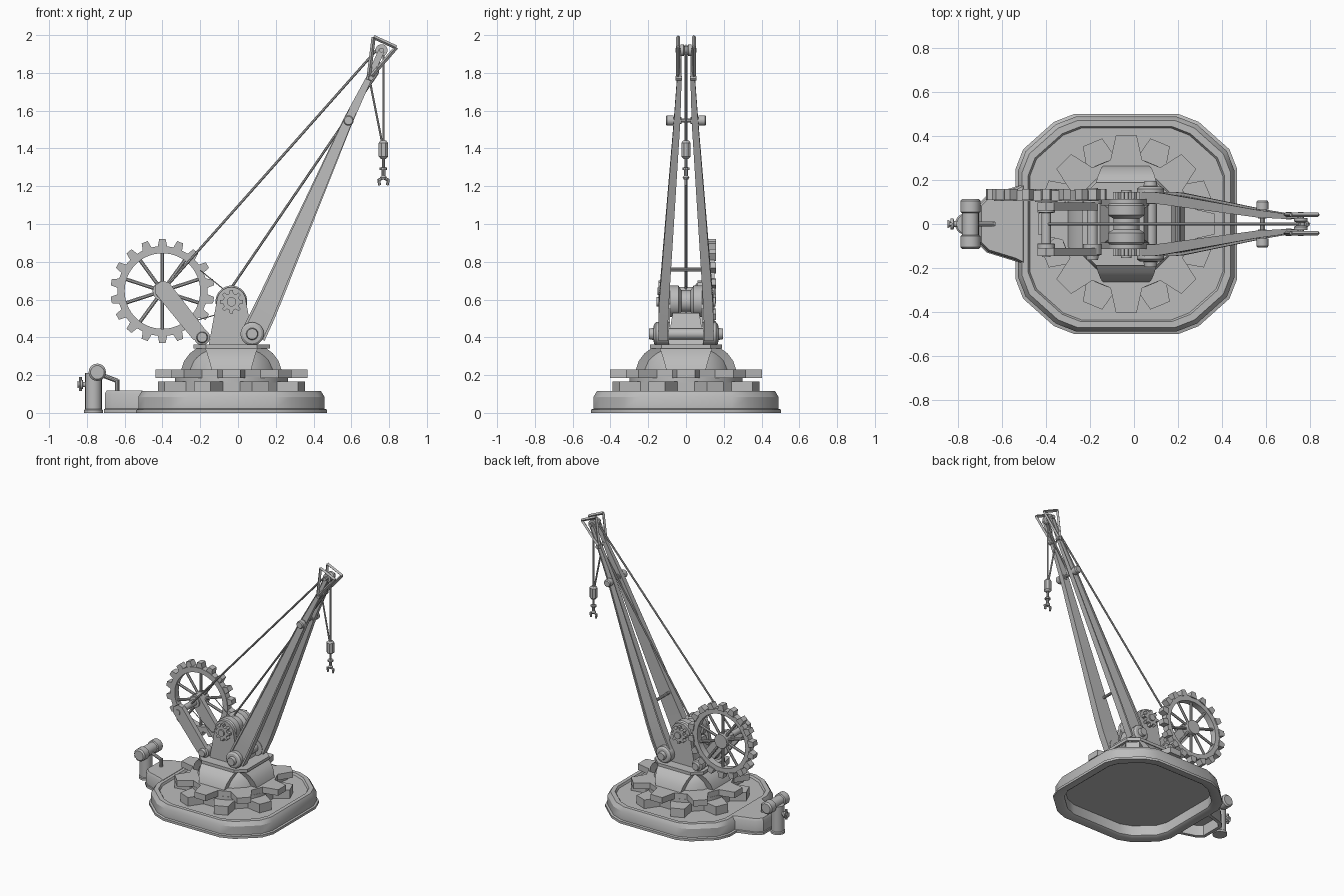
import bpy, bmesh
from math import sin, cos, pi
from mathutils import Vector

cube = bpy.data.objects.get("Cube")
if cube:
    bpy.data.objects.remove(cube, do_unlink=True)

GREY = (0.5, 0.5, 0.5, 1)
mat = bpy.data.materials.new("plain_grey")
mat.use_nodes = True
mat.diffuse_color = GREY
mat.node_tree.nodes["Principled BSDF"].inputs["Base Color"].default_value = GREY
parts = []
CX = -0.035          # turntable axis


def loft(name, rings, cap_first=True, cap_last=True):
    """Skin a list of equally long rings of points."""
    bm = bmesh.new()
    loops = [[bm.verts.new(p) for p in ring] for ring in rings]
    n = len(loops[0])
    for a, b in zip(loops, loops[1:]):
        for i in range(n):
            bm.faces.new((a[i], a[(i + 1) % n], b[(i + 1) % n], b[i]))
    if cap_first:
        bm.faces.new(loops[0][::-1])
    if cap_last:
        bm.faces.new(loops[-1])
    bmesh.ops.recalc_face_normals(bm, faces=bm.faces)
    mesh = bpy.data.meshes.new(name)
    bm.to_mesh(mesh)
    bm.free()
    mesh.materials.append(mat)
    ob = bpy.data.objects.new(name, mesh)
    bpy.context.collection.objects.link(ob)
    parts.append(ob)
    return ob


def prism_y(name, pts, y0, y1):
    return loft(name, [[(x, y, z) for x, z in pts] for y in (y0, y1)])


def prism_z(name, pts, z0, z1):
    return loft(name, [[(x, y, z) for x, y in pts] for z in (z0, z1)])


def box(name, x0, x1, y0, y1, z0, z1):
    return prism_z(name, [(x0, y0), (x1, y0), (x1, y1), (x0, y1)], z0, z1)


def turned(name, start, axis, profile, seg=20):
    """Turn (distance, radius) pairs about an axis."""
    start, axis = Vector(start), Vector(axis).normalized()
    u = axis.orthogonal().normalized()
    v = axis.cross(u)
    angles = [2 * pi * (i + .5) / seg for i in range(seg)]
    return loft(name, [[start + axis * d + (u * cos(a) + v * sin(a)) * r for a in angles]
                       for d, r in profile])


def rod(name, a, b, r, seg=10):
    d = Vector(b) - Vector(a)
    return turned(name, a, d, [(0, r), (d.length, r)], seg)


def gear(cx, cy, n, root, tip, root_w, tip_w, phase=0):
    """Outline of a gear, widths are fractions of the tooth pitch."""
    pts = []
    for i in range(n):
        mid = phase + 2 * pi * i / n
        for r, w in ((root, -root_w), (tip, -tip_w), (tip, tip_w), (root, root_w)):
            a = mid + w * pi / n
            pts.append((cx + r * cos(a), cy + r * sin(a)))
    return pts


def shell(name, outline, centre, profile):
    """Hollow plinth: (scale, height) rings from the rim over the top and back inside."""
    rings = [[(centre + (x - centre) * s, y * s, z) for x, y in outline] for s, z in profile]
    return loft(name, rings)


# Hollow plinth with chamfered corners
quarter = [(.505, .25), (.47, .34), (.33, .465), (.235, .502)]
corner = quarter + [(-x, y) for x, y in quarter[::-1]]
plinth = [(CX + x, y) for x, y in corner + [(-x, -y) for x, y in corner]]
top_rings = [(1, 0), (1, .018), (.975, .022), (.975, .085), (.94, .115), (.885, .115), (.87, .1)]
shell("plinth_top", plinth, CX, top_rings)
bpy.data.objects.remove(parts.pop(), do_unlink=True)
shell("plinth", plinth, CX, [(.87, .085), (.87, .01), (.9, 0)] + top_rings)

# Side extension of the plinth
side = [(-.5, .19), (-.54, .17), (-.67, .13), (-.71, .09)]
tongue = side + [(x, -y) for x, y in side[::-1]]
shell("plinth_extension", tongue, -.55,
      [(.85, .08), (.85, 0), (1, 0), (1, .018), (.97, .022), (.97, .1), (.91, .118)])

# Boiler post, cross cylinder, pipe and valve
turned("boiler_post", (-.765, 0, 0), (0, 0, 1),
       [(0, .05), (.015, .05), (.02, .044), (.21, .044)])
turned("boiler_cylinder", (-.745, -.115, .215), (0, 1, 0),
       [(0, .036), (.01, .046), (.06, .046), (.065, .038), (.165, .038), (.17, .046),
        (.22, .046), (.23, .036)])
rod("pipe_upper", (-.72, 0, .2), (-.64, 0, .17), .012)
rod("pipe_lower", (-.64, 0, .178), (-.64, 0, .1), .012)
turned("valve", (-.8, 0, .15), (-1, 0, 0),
       [(0, .014), (.02, .014), (.022, .024), (.035, .024), (.037, .012), (.05, .02)])
rod("valve_handle", (-.835, 0, .115), (-.835, 0, .19), .008)

# Two stacked turntable gears
prism_z("lower_gear", gear(CX, 0, 8, .30, .405, .62, .3, pi / 8), .1, .165)
turned("gear_spacer", (CX, 0, .16), (0, 0, 1), [(0, .3), (.03, .3)], 32)
prism_z("upper_gear", gear(CX, 0, 8, .30, .405, .62, .3), .185, .23)

# Curved pedestal with four flared buttresses
curve = [(.265, .23), (.25, .275), (.22, .315), (.18, .345)]
turned("pedestal_core", (CX, 0, 0), (0, 0, 1), [(z, r * .93) for r, z in curve], 16)
for i, (c, s) in enumerate(((1, 0), (0, 1), (-1, 0), (0, -1))):
    rings = []
    for k, (r, z) in enumerate(curve):
        w = .105 + .012 * k
        rings.append([(CX + c * a - s * b, s * a + c * b, z)
                      for a, b in ((0, -w), (r, -w), (r, w), (0, w))])
    loft("pedestal_buttress_%d" % i, rings)
prism_z("deck_plate", [(-.235, -.13), (-.17, -.19), (.1, -.19), (.17, -.13),
                       (.17, .13), (.1, .19), (-.17, .19), (-.235, .13)], .34, .362)

# Winch housing, cheeks, drum and pinions
loft("winch_housing", [[(CX + x * a, y * b, z) for x, y in ((-1, -1), (1, -1), (1, 1), (-1, 1))]
                       for a, b, z in ((.12, .1, .36), (.08, .07, .53))])
dome = [(CX + .078 * cos(pi * i / 10), .588 + .078 * sin(pi * i / 10)) for i in range(11)]
for s in (-1, 1):
    prism_y("winch_cheek", [(.085, .36)] + dome + [(-.155, .36)], s * .085, s * .115)
    prism_y("winch_pinion", gear(CX, .588, 8, .045, .062, .6, .35), s * .115, s * .145)
    rod("pinion_cap", (CX, s * .14, .588), (CX, s * .155, .588), .025, 16)
turned("winch_drum", (CX, -.1, .59), (0, 1, 0),
       [(0, .07), (.015, .084), (.06, .084), (.075, .06), (.125, .06), (.14, .084),
        (.185, .084), (.2, .07)], 24)

# Boom beams: I-sections that lean together towards the head
I_SECTION = [(0, -1), (1, -1), (1, -.9), (.9, -.9), (.9, -.5), (.1, -.5), (.1, -.9), (0, -.9)]
I_SECTION = [(0, -1), (1, -1), (1, 1), (.9, 1), (.9, .5), (.1, .5), (.1, 1), (0, 1)]
STATIONS = [((.03, .46), (.14, .38), .12, .026), ((.085, .57), (.19, .49), .12, .026),
            ((.125, .65), (.235, .6), .115, .026), ((.56, 1.56), (.608, 1.54), .047, .017),
            ((.685, 1.79), (.712, 1.775), .035, .012), ((.745, 1.925), (.775, 1.91), .035, .01)]
HEAD = [(.718, 1.99), (.838, 1.935), (.69, 1.765)]
for s in (-1, 1):
    loft("boom_beam", [[(l[0] + (r[0] - l[0]) * u, s * (yc + t * v), l[1] + (r[1] - l[1]) * u)
                        for u, v in I_SECTION] for l, r, yc, t in STATIONS])
    turned("boom_foot_hub", (.075, s * .09, .418), (0, s, 0),
           [(0, .062), (.07, .062), (.08, .05), (.082, .032), (.105, .028)], 20)
    turned("boom_joint_boss", (.585, s * .025, 1.548), (0, s, 0),
           [(0, .02), (.04, .02), (.042, .028), (.075, .028), (.082, .022)], 16)
    rod("head_joint_boss", (.705, s * .02, 1.772), (.705, s * .055, 1.772), .012)
    for i in range(3):
        (xa, za), (xb, zb) = HEAD[i], HEAD[i - 1]
        rod("head_frame_bar", (xa, s * .042, za), (xb, s * .042, zb), .011, 4)
    turned("deck_hub", (-.19, s * .09, .4), (0, s, 0),
           [(0, .042), (.05, .042), (.055, .03), (.075, .026)], 16)
rod("boom_foot_axle", (.075, -.1, .418), (.075, .1, .418), .03, 16)
rod("boom_crossbar", (.2, -.11, .76), (.2, .11, .76), .011)
rod("boom_joint_rod", (.585, -.04, 1.548), (.585, .04, 1.548), .012)
rod("deck_axle", (-.19, -.1, .4), (-.19, .1, .4), .025, 16)
turned("head_pulley", (.76, -.028, 1.92), (0, 1, 0),
       [(0, .032), (.015, .032), (.022, .02), (.034, .02), (.041, .032), (.056, .032)], 16)
rod("head_pin", (.76, -.055, 1.92), (.76, .055, 1.92), .013)

# Arms carrying the big wheel
WX, WZ = -.4, .645
for y in (-.127, .08):
    prism_y("wheel_arm", [(-.235, .385), (-.165, .43), (-.365, .69), (-.4, .7),
                          (-.44, .675), (-.44, .635)], y - .018, y + .018)
turned("wheel_axle", (WX, -.15, WZ), (0, 1, 0),
       [(0, .02), (.03, .02), (.032, .04), (.06, .04), (.062, .022), (.2, .022),
        (.202, .04), (.225, .04), (.227, .024), (.31, .024)], 16)

# Big toothed wheel with spokes
N = 60
def circle(r, y):
    return [(WX + r * cos(2 * pi * i / N), y, WZ + r * sin(2 * pi * i / N)) for i in range(N)]
loft("wheel_rim", [circle(.2, .105), circle(.238, .105), circle(.238, .152),
                   circle(.2, .152), circle(.2, .105)], False, False)
rod("wheel_hub", (WX, .1, WZ), (WX, .16, WZ), .052, 20)
for i in range(18):
    a = 2 * pi * i / 18 + pi / 18
    pts = [(WX + r * cos(a) - w * sin(a), WZ + r * sin(a) + w * cos(a))
           for r, w in ((.23, -.026), (.275, -.017), (.275, .017), (.23, .026))]
    prism_y("wheel_tooth", pts, .11, .16)
for i in range(10):
    a = 2 * pi * i / 10 + pi / 10
    rod("wheel_spoke", (WX, .13, WZ), (WX + .21 * cos(a), .13, WZ + .21 * sin(a)), .01, 8)

# Ropes
for a, b, r in (((WX, 0, WZ), (.755, 0, 1.945), .007), ((-.03, 0, .67), (.74, 0, 1.8), .007),
                ((.74, 0, 1.8), (.75, 0, 1.9), .006), ((.77, 0, 1.92), (.77, 0, 1.43), .006),
                ((.695, 0, 1.772), (.763, 0, 1.43), .006),
                ((WX + .2, 0, .755), (-.07, 0, .65), .003), ((WX, 0, .625), (-.22, 0, .49), .003),
                ((-.22, 0, .49), (-.08, 0, .53), .003)):
    rod("rope", a, b, r, 8)

# Hook block and grab
turned("hook_block", (.77, 0, 1.345), (0, 0, 1),
       [(0, .015), (.012, .027), (.085, .027), (.097, .015)], 8)
turned("hook_shank", (.77, 0, 1.235), (0, 0, 1),
       [(0, .012), (.012, .018), (.022, .01), (.05, .01), (.052, .02), (.064, .02),
        (.066, .008), (.115, .008)], 10)
for s in (-1, 1):
    rod("grab_upper", (.77, 0, 1.245), (.77 + s * .026, 0, 1.232), .008, 6)
    rod("grab_lower", (.77 + s * .026, 0, 1.238), (.77 + s * .02, 0, 1.205), .008, 6)

# Smooth round parts, keep edges sharp
bpy.ops.object.select_all(action='DESELECT')
for ob in parts:
    ob.select_set(True)
bpy.context.view_layer.objects.active = parts[0]
bpy.ops.object.shade_smooth_by_angle(angle=.55)
